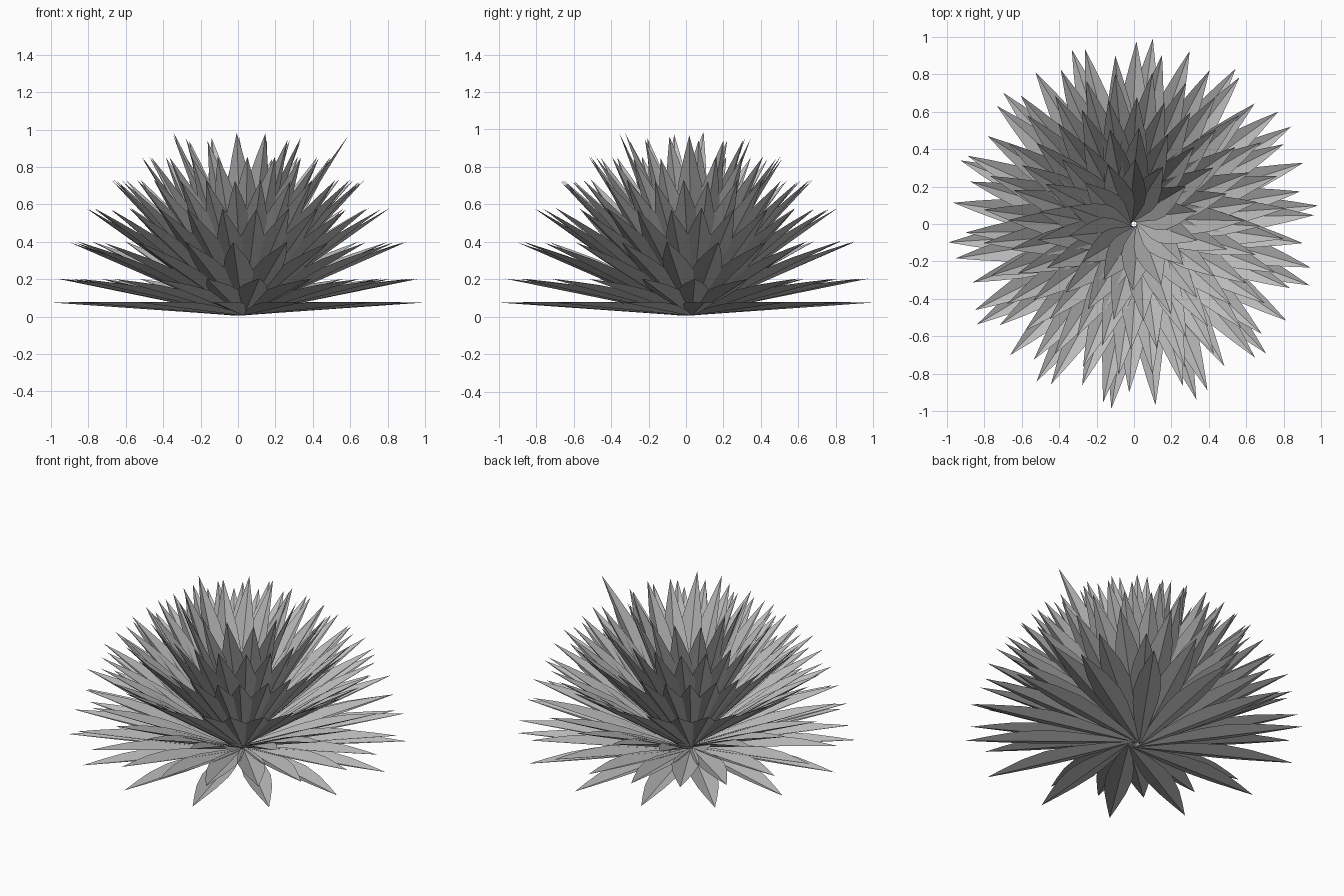
import bpy, math, random
from mathutils import Matrix, Vector

random.seed(4)
if "Cube" in bpy.data.objects:
    bpy.data.objects.remove(bpy.data.objects["Cube"], do_unlink=True)

leaf_grey = bpy.data.materials.new("leaf_grey")
leaf_grey.use_nodes = True
leaf_grey.diffuse_color = (0.5, 0.5, 0.5, 1)
leaf_grey.node_tree.nodes["Principled BSDF"].inputs["Base Color"].default_value = (0.5, 0.5, 0.5, 1)

# Leaf outline: distance along the leaf and half width
OUTLINE = [(0.0, 0.012), (0.2, 0.045), (0.4, 0.073), (0.55, 0.08), (0.72, 0.062), (0.87, 0.031)]
FOLD = 0.38   # rise of the edges above the midrib, per half width
SWIRL = 0.03  # sideways shift of each leaf, giving the pinwheel centre


def add_leaf(verts, faces, azimuth, tilt, length):
    """Append one pointed leaf, folded along its midrib, growing from the centre."""
    lean = Matrix.Rotation(-math.radians(tilt), 3, 'Y')
    turn = Matrix.Rotation(math.radians(azimuth), 3, 'Z') @ lean
    start = len(verts)
    for along, half in OUTLINE:
        for side in (-1, 0, 1):
            verts.append(turn @ Vector((along * length, SWIRL + side * half, abs(side) * half * FOLD)))
    verts.append(turn @ Vector((length, SWIRL, 0)))
    tip = len(verts) - 1
    for row in range(len(OUTLINE) - 1):
        a = start + row * 3
        for b in (a, a + 1):
            faces.append((b, b + 3, b + 4, b + 1))
    last = tip - 3
    faces.extend([(last, tip, last + 1), (last + 1, tip, last + 2)])


def build_ring(name, count, tilt, phase, shortest, longest, first=None):
    """Make one ring of leaves; first gives the first leaf its own length."""
    verts, faces = [], []
    for i in range(count):
        azimuth = phase + i * 360 / count + random.uniform(-1, 1)
        length = random.uniform(shortest, longest)
        if first and i == 0:
            length = first
        add_leaf(verts, faces, azimuth, tilt, length)
    mesh = bpy.data.meshes.new(name)
    mesh.from_pydata(verts, [], faces)
    mesh.materials.append(leaf_grey)
    ring = bpy.data.objects.new(name, mesh)
    ring.location.z = 0.005
    bpy.context.collection.objects.link(ring)


# Rings from the ground up to the crown: name, count, tilt, phase, lengths
build_ring("ground_leaves", 14, 4, 4.5, 0.99, 1.0)
build_ring("low_leaves", 21, 11.5, 1, 0.98, 1.0)
build_ring("lower_middle_leaves", 21, 23.5, 9.7, 0.98, 1.0)
build_ring("middle_leaves", 28, 35.2, 4.3, 0.98, 1.0)
build_ring("upper_middle_leaves", 28, 47, -4.5, 0.98, 1.0)
build_ring("upper_leaves", 21, 58.5, -2, 0.98, 1.0, first=1.13)
build_ring("crown_leaves", 14, 70, 6, 0.99, 1.05)
